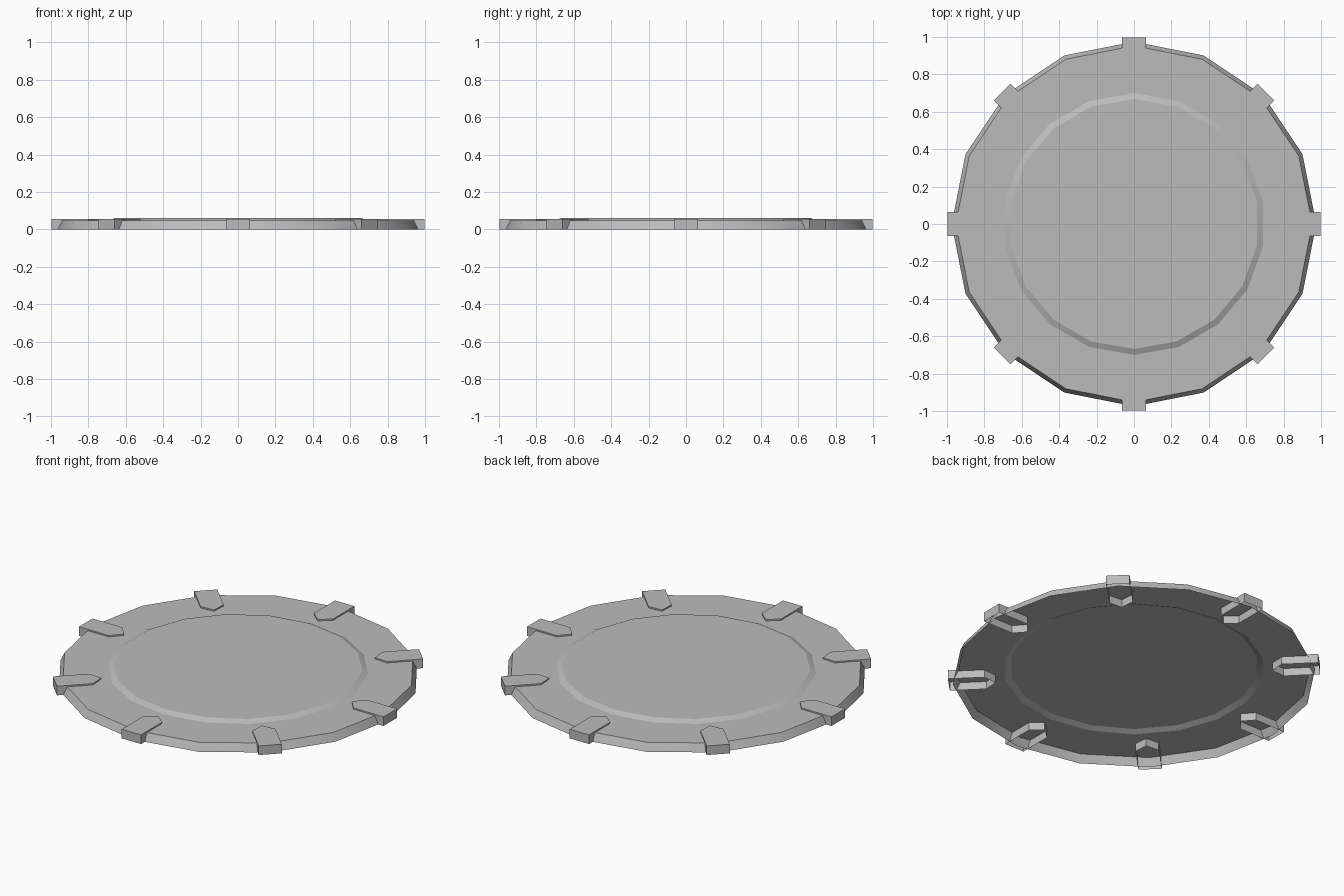
import bpy, bmesh, math
from mathutils import Matrix, Vector

if "Cube" in bpy.data.objects:
    bpy.data.objects.remove(bpy.data.objects["Cube"])

grey = bpy.data.materials.new("plain grey")
grey.use_nodes = True
grey.diffuse_color = (0.5, 0.5, 0.5, 1)
grey.node_tree.nodes["Principled BSDF"].inputs["Base Color"].default_value = (0.5, 0.5, 0.5, 1)


def ring(bm, radius, z, sides):
    """Closed loop of vertices, first one at the back."""
    verts = [bm.verts.new((-radius * math.sin(a), radius * math.cos(a), z))
             for a in (2 * math.pi * i / sides for i in range(sides))]
    edges = [bm.edges.new((v, verts[(i + 1) % sides])) for i, v in enumerate(verts)]
    return verts, edges


def wall(bm, lower, upper):
    """Quads between two loops of equal length."""
    n = len(lower)
    for i in range(n):
        j = (i + 1) % n
        bm.faces.new((lower[i], lower[j], upper[j], upper[i]))


def finish(bm, name):
    mesh = bpy.data.meshes.new(name)
    bm.to_mesh(mesh)
    bm.free()
    mesh.materials.append(grey)
    obj = bpy.data.objects.new(name, mesh)
    bpy.context.collection.objects.link(obj)
    bpy.ops.object.select_all(action='DESELECT')
    obj.select_set(True)
    bpy.context.view_layer.objects.active = obj
    bpy.ops.object.shade_smooth_by_angle(angle=math.radians(24))
    return obj


# Open-bottomed plate: sloped rim, flat band, raised centre
bm = bmesh.new()
rim_low, _ = ring(bm, 0.975, 0, 16)
rim_top, rim_edges = ring(bm, 0.953, 0.046, 16)
step_low, step_edges = ring(bm, 0.70, 0.046, 18)
step_top, _ = ring(bm, 0.668, 0.061, 18)
wall(bm, rim_low, rim_top)
wall(bm, step_low, step_top)
bm.faces.new(step_top)
bmesh.ops.triangle_fill(bm, edges=rim_edges + step_edges, use_beauty=True, normal=Vector((0, 0, 1)))
for f in bm.faces:
    f.normal_update()
    if f.normal.z < 0:
        f.normal_flip()
finish(bm, "plate")

# Eight pointed clamps around the rim, open underneath
outline = [(0.997, -0.063), (0.997, 0.063), (0.80, 0.063), (0.745, 0), (0.80, -0.063)]
for k in range(8):
    bm = bmesh.new()
    low = [bm.verts.new((x, y, 0)) for x, y in outline]
    top = [bm.verts.new((x, y, 0.054)) for x, y in outline]
    wall(bm, low, top)
    bm.faces.new(top)
    bm.transform(Matrix.Rotation(k * math.pi / 4, 4, 'Z'))
    finish(bm, f"clamp_{k + 1}")
